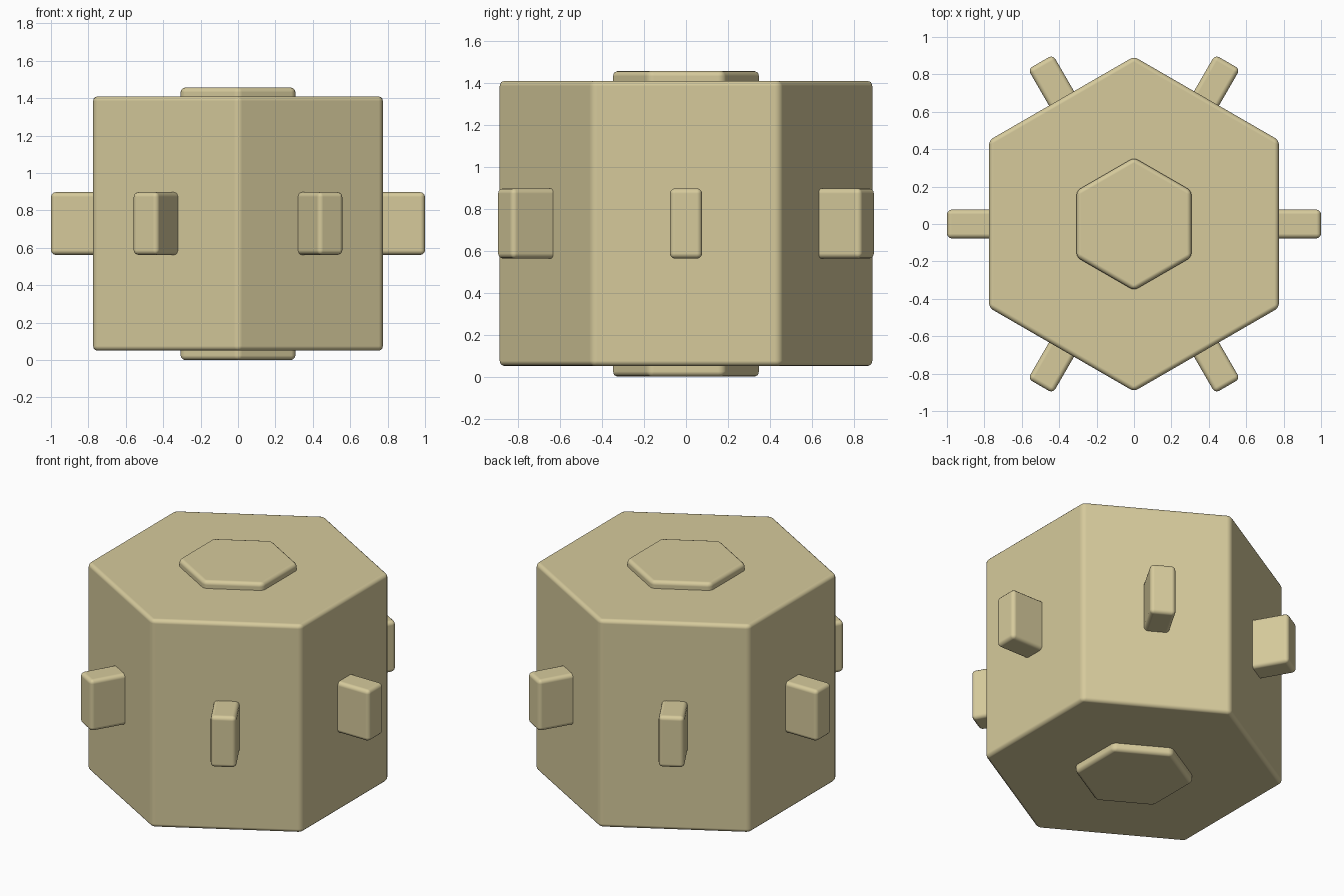
import bpy
import math

cube = bpy.data.objects.get("Cube")
if cube:
    bpy.data.objects.remove(cube, do_unlink=True)

# Single sandy colour
SAND = (0.67, 0.59, 0.33, 1.0)
sand = bpy.data.materials.new("sand")
sand.use_nodes = True
sand.diffuse_color = SAND
sand.node_tree.nodes["Principled BSDF"].inputs["Base Color"].default_value = SAND

MID_Z = 0.73


def finish(name, bevel):
    """Name the active object, colour it, round its edges and shade it."""
    obj = bpy.context.object
    obj.name = name
    obj.data.materials.append(sand)
    bpy.ops.object.transform_apply(location=False, rotation=True, scale=True)
    mod = obj.modifiers.new("rounded_edges", "BEVEL")
    mod.width = bevel
    mod.segments = 3
    mod.limit_method = "ANGLE"
    mod.angle_limit = math.radians(30)
    mod.harden_normals = True
    bpy.ops.object.shade_smooth_by_angle(angle=math.radians(35))
    return obj


def hex_prism(name, radius, bottom, top, bevel):
    bpy.ops.mesh.primitive_cylinder_add(
        vertices=6, radius=radius, depth=top - bottom,
        location=(0, 0, (bottom + top) / 2))
    return finish(name, bevel)


# Main hexagonal body
hex_prism("body", 0.895, 0.05, 1.41, 0.025)

# Small raised hexagons on the top and bottom
hex_prism("top_cap", 0.355, 1.34, 1.457, 0.025)
hex_prism("bottom_cap", 0.355, 0.0, 0.12, 0.025)

# One rounded peg in the middle of each side face
INNER, OUTER = 0.70, 1.0
for i in range(6):
    angle = math.radians(60 * i)
    reach = (INNER + OUTER) / 2
    bpy.ops.mesh.primitive_cube_add(
        size=1,
        location=(reach * math.cos(angle), reach * math.sin(angle), MID_Z),
        rotation=(0, 0, angle))
    bpy.context.object.scale = (OUTER - INNER, 0.154, 0.335)
    finish(f"side_peg_{i + 1}", 0.025)
